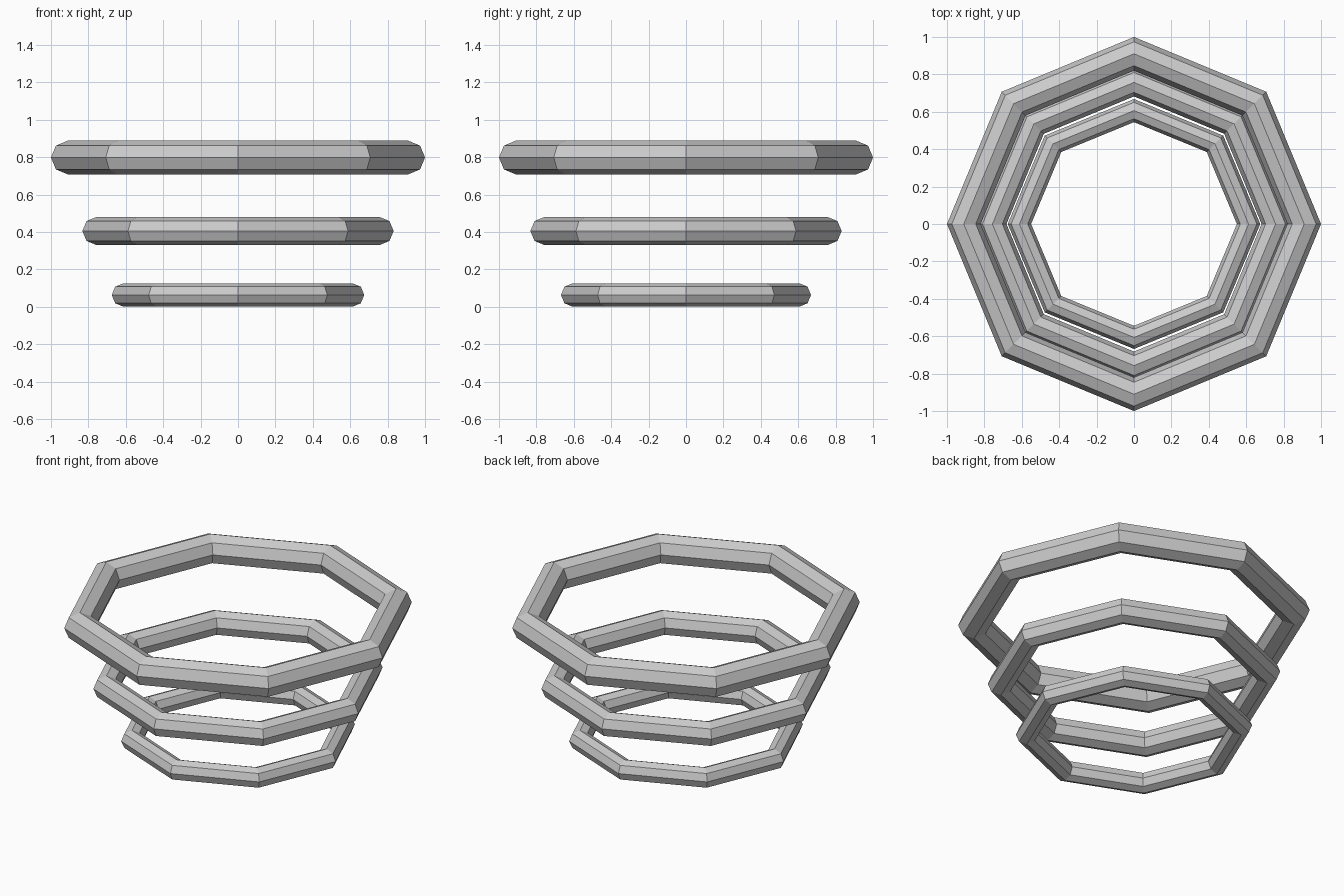
import bpy

if "Cube" in bpy.data.objects:
    bpy.data.objects.remove(bpy.data.objects["Cube"])

# (name, height of centre, outer radius, tube radius, y scale)
rings = [
    ("lower_ring", 0.063, 0.675, 0.0625, 0.99),
    ("middle_ring", 0.405, 0.832, 0.075, 1.0),
    ("upper_ring", 0.798, 1.0, 0.09, 1.0),
]

# Flat-faced octagonal rings with octagonal tubes, stacked and widening upward
for name, z, outer, tube, y_scale in rings:
    bpy.ops.mesh.primitive_torus_add(
        major_segments=8, minor_segments=8,
        major_radius=outer - tube, minor_radius=tube,
        location=(0, 0, z))
    ring = bpy.context.object
    ring.name = name
    ring.scale.y = y_scale
    bpy.ops.object.shade_flat()
